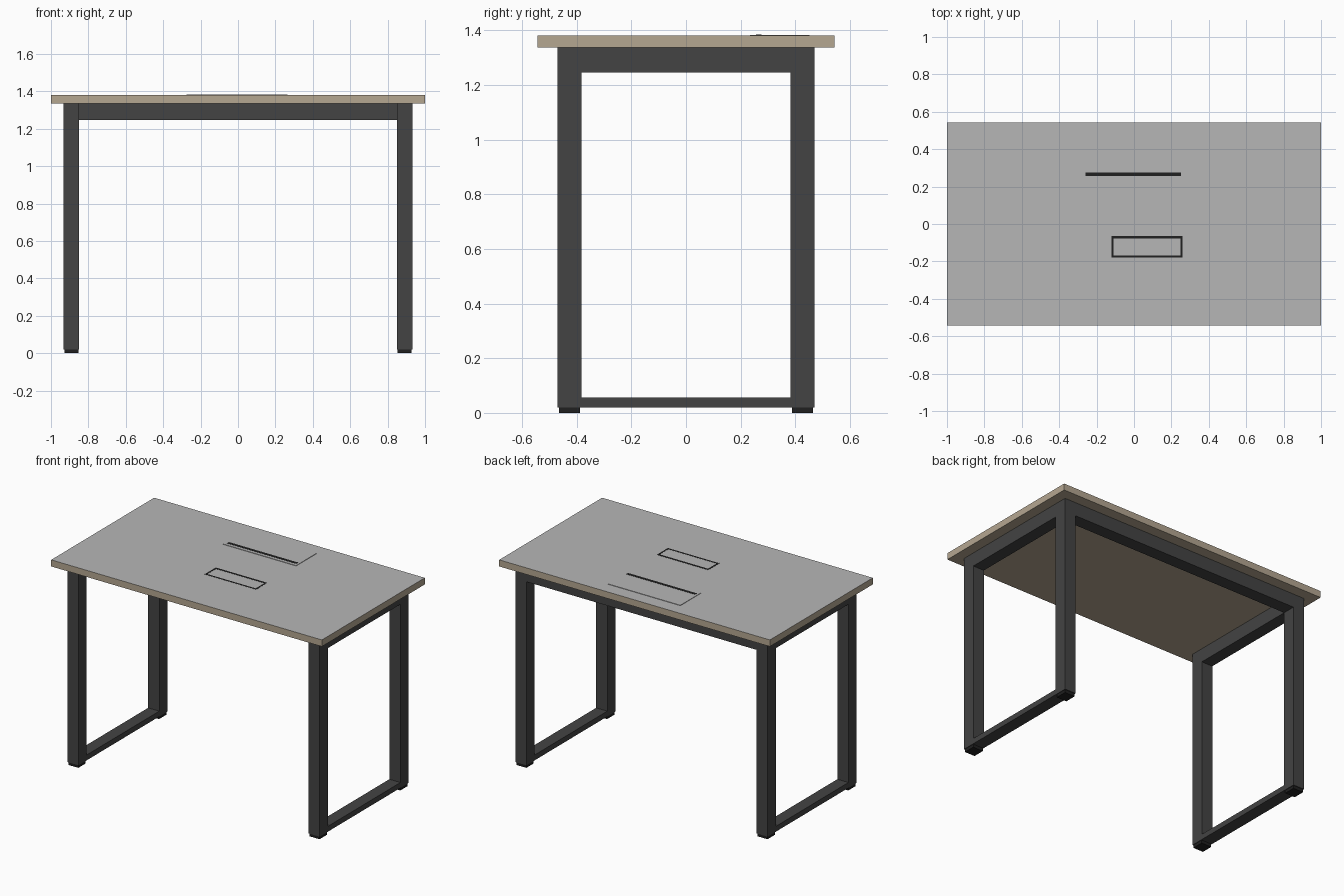
import bpy

cube = bpy.data.objects.get("Cube")
if cube:
    bpy.data.objects.remove(cube, do_unlink=True)


def make_material(name, rgb):
    mat = bpy.data.materials.new(name)
    mat.use_nodes = True
    color = (*rgb, 1.0)
    mat.diffuse_color = color
    mat.node_tree.nodes["Principled BSDF"].inputs["Base Color"].default_value = color
    return mat


grey = make_material("grey laminate", (0.47, 0.47, 0.47))
wood = make_material("tan wood", (0.46, 0.385, 0.285))
metal = make_material("charcoal metal", (0.057, 0.057, 0.057))
black = make_material("black plastic", (0.014, 0.014, 0.014))


def box(name, x, y, z, mat):
    """Box spanning the given (low, high) range on each axis."""
    spans = [sorted(s) for s in (x, y, z)]
    corners = [(a, b, c) for a in spans[0] for b in spans[1] for c in spans[2]]
    faces = [(0, 1, 3, 2), (4, 6, 7, 5), (0, 4, 5, 1),
             (2, 3, 7, 6), (0, 2, 6, 4), (1, 5, 7, 3)]
    mesh = bpy.data.meshes.new(name)
    mesh.from_pydata(corners, [], faces)
    mesh.materials.append(mat)
    obj = bpy.data.objects.new(name, mesh)
    bpy.context.collection.objects.link(obj)
    return obj


TOP, UNDER, RAIL, BASE = 1.38, 1.336, 1.246, 0.02
X_IN, X_OUT = 0.85, 0.932
Y_IN, Y_OUT = 0.383, 0.47

# Tabletop: wooden slab with a laminate upper face
tabletop = box("tabletop", (-1, 1), (-0.543, 0.543), (UNDER, TOP), wood)
tabletop.data.materials.append(grey)
for face in tabletop.data.polygons:
    face.material_index = 1 if face.normal.z > 0.5 else 0

# Two closed side frames with feet
for side, sx in (("left", 1), ("right", -1)):
    x_span = (sx * X_IN, sx * X_OUT)
    for end, sy in (("front", -1), ("back", 1)):
        box(f"{end}_{side}_leg", x_span, (sy * Y_IN, sy * Y_OUT), (BASE, UNDER), metal)
        box(f"{end}_{side}_foot", (sx * (X_IN + 0.004), sx * (X_OUT - 0.004)),
            (sy * (Y_IN + 0.005), sy * (Y_OUT - 0.005)), (0, BASE), black)
    box(f"{side}_upper_rail", x_span, (-Y_IN, Y_IN), (RAIL, UNDER), metal)
    box(f"{side}_lower_rail", x_span, (-Y_IN, Y_IN), (BASE, 0.056), metal)

# Long rail along the back
box("back_rail", (-X_IN, X_IN), (Y_IN, Y_OUT), (RAIL, UNDER), metal)

# Cable hatch outline set into the top
inlay = (TOP, TOP + 0.001)
x0, x1, y0, y1, w = -0.12, 0.26, -0.18, -0.063, 0.011
box("hatch_front_strip", (x0, x1), (y0, y0 + w), inlay, black)
box("hatch_back_strip", (x0, x1), (y1 - 0.014, y1), inlay, black)
box("hatch_right_strip", (x0, x0 + w), (y0 + w, y1 - 0.014), inlay, black)
box("hatch_left_strip", (x1 - w, x1), (y0 + w, y1 - 0.014), inlay, black)

# Thin raised panel with a dark slot
box("raised_panel", (-0.275, 0.265), (0.235, 0.452), (TOP, TOP + 0.003), grey)
box("panel_slot", (-0.26, 0.25), (0.256, 0.276), (TOP + 0.003, TOP + 0.004), black)
